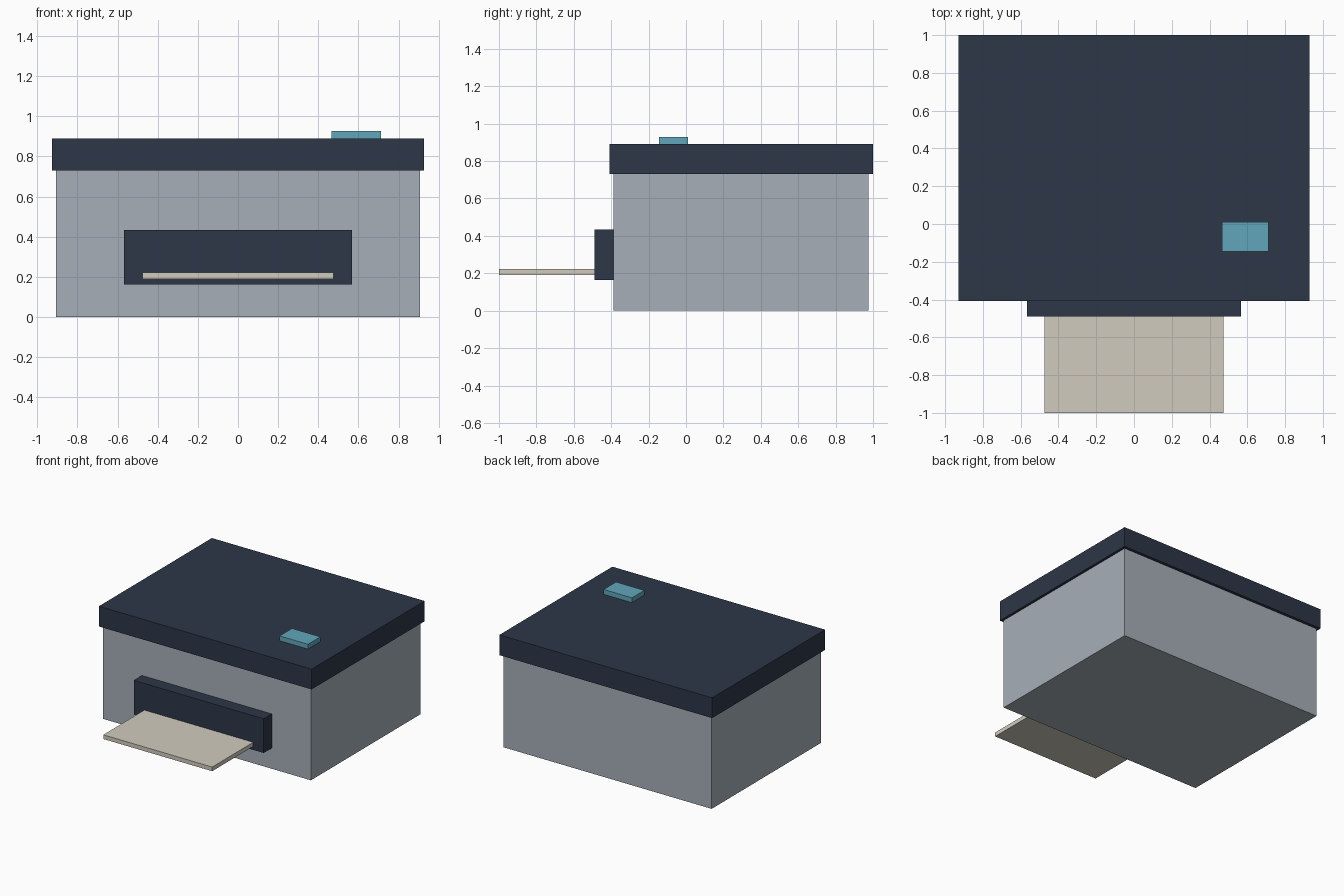
import bpy

if "Cube" in bpy.data.objects:
    bpy.data.objects.remove(bpy.data.objects["Cube"])


def material(name, rgb):
    mat = bpy.data.materials.new(name)
    mat.diffuse_color = (*rgb, 1.0)
    mat.use_nodes = True
    mat.node_tree.nodes["Principled BSDF"].inputs["Base Color"].default_value = mat.diffuse_color
    return mat


def box(name, x, y, z, mat):
    """Box from (min, max) ranges on each axis."""
    ranges = (x, y, z)
    bpy.ops.mesh.primitive_cube_add(size=1, location=[(a + b) / 2 for a, b in ranges])
    obj = bpy.context.object
    obj.name = name
    obj.scale = [b - a for a, b in ranges]
    bpy.ops.object.transform_apply(location=False, rotation=False, scale=True)
    obj.data.materials.append(mat)
    return obj


casing = material("casing_grey", (0.38, 0.43, 0.48))
navy = material("dark_navy", (0.026, 0.038, 0.065))
paper = material("paper_beige", (0.64, 0.60, 0.52))
teal = material("panel_teal", (0.12, 0.38, 0.50))

# Main body and overhanging lid
box("body", (-0.908, 0.908), (-0.388, 0.977), (0.0, 0.73), casing)
box("lid", (-0.928, 0.928), (-0.408, 1.0), (0.73, 0.89), navy)

# Front outlet with the sheet tray sticking out
box("outlet", (-0.567, 0.567), (-0.489, -0.38), (0.163, 0.433), navy)
box("paper_tray", (-0.475, 0.475), (-1.0, -0.48), (0.19, 0.223), paper)

# Raised control panel on the lid
box("control_panel", (0.465, 0.712), (-0.145, 0.01), (0.89, 0.928), teal)
